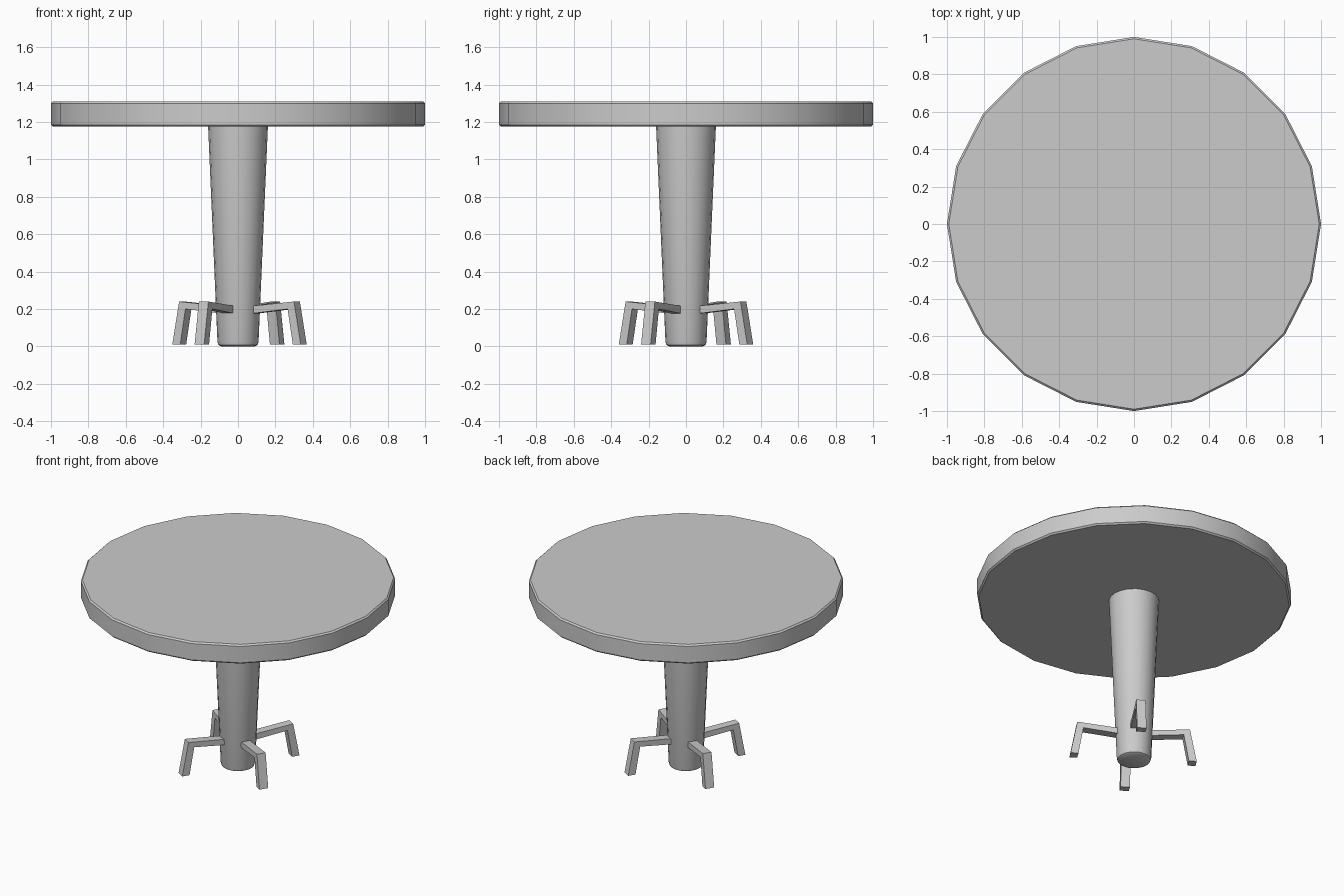
import bpy
import math
from mathutils import Matrix

if "Cube" in bpy.data.objects:
    bpy.data.objects.remove(bpy.data.objects["Cube"])


def make_object(name, verts, faces):
    mesh = bpy.data.meshes.new(name)
    mesh.from_pydata(verts, [], faces)
    obj = bpy.data.objects.new(name, mesh)
    bpy.context.collection.objects.link(obj)
    return obj


def turned(name, profile, sides=20):
    """Closed solid of revolution from (radius, z) rings, bottom to top."""
    verts, faces = [], []
    for r, z in profile:
        for i in range(sides):
            a = 2 * math.pi * i / sides
            verts.append((r * math.cos(a), r * math.sin(a), z))
    for k in range(len(profile) - 1):
        for i in range(sides):
            j = (i + 1) % sides
            faces.append((k * sides + i, k * sides + j,
                          (k + 1) * sides + j, (k + 1) * sides + i))
    top = (len(profile) - 1) * sides
    faces.append(tuple(reversed(range(sides))))
    faces.append(tuple(range(top, top + sides)))
    obj = make_object(name, verts, faces)
    bpy.ops.object.select_all(action='DESELECT')
    obj.select_set(True)
    bpy.context.view_layer.objects.active = obj
    bpy.ops.object.shade_smooth_by_angle(angle=math.radians(30))
    return obj


def bent_leg(name, angle, width=0.06):
    """Arm and downward foot, extruded from a side profile of (radius, z)."""
    outer = [(0.06, 0.213), (0.362, 0.24), (0.405, 0.01)]
    inner = [(0.06, 0.172), (0.322, 0.2), (0.355, 0.01)]
    verts = [(r, s * width / 2, z) for s in (-1, 1) for r, z in outer + inner]
    faces = [(0, 3, 4, 1), (1, 4, 5, 2), (6, 7, 10, 9), (7, 8, 11, 10),
             (0, 1, 7, 6), (1, 2, 8, 7), (3, 9, 10, 4), (4, 10, 11, 5),
             (0, 6, 9, 3), (2, 5, 11, 8)]
    obj = make_object(name, verts, faces)
    obj.data.transform(Matrix.Translation((0.008, 0.0, 0.0)) @ Matrix.Rotation(angle, 4, 'Z'))
    return obj


# Round top with softened rims
turned("table_top", [(0.99, 1.175), (1.0, 1.185), (1.0, 1.3), (0.99, 1.31)])

# Tapered pedestal with a chamfered base
turned("pedestal", [(0.09, 0.0), (0.105, 0.008), (0.11, 0.025), (0.16, 1.18)])

# Four bent legs around the pedestal
for n, part in enumerate(("right", "back", "left", "front")):
    bent_leg(part + "_leg", math.radians(-32 + 90 * n))

# Outward normals on the legs
import bmesh
for obj in bpy.data.objects:
    bm = bmesh.new()
    bm.from_mesh(obj.data)
    bmesh.ops.recalc_face_normals(bm, faces=bm.faces)
    bm.to_mesh(obj.data)
    bm.free()
